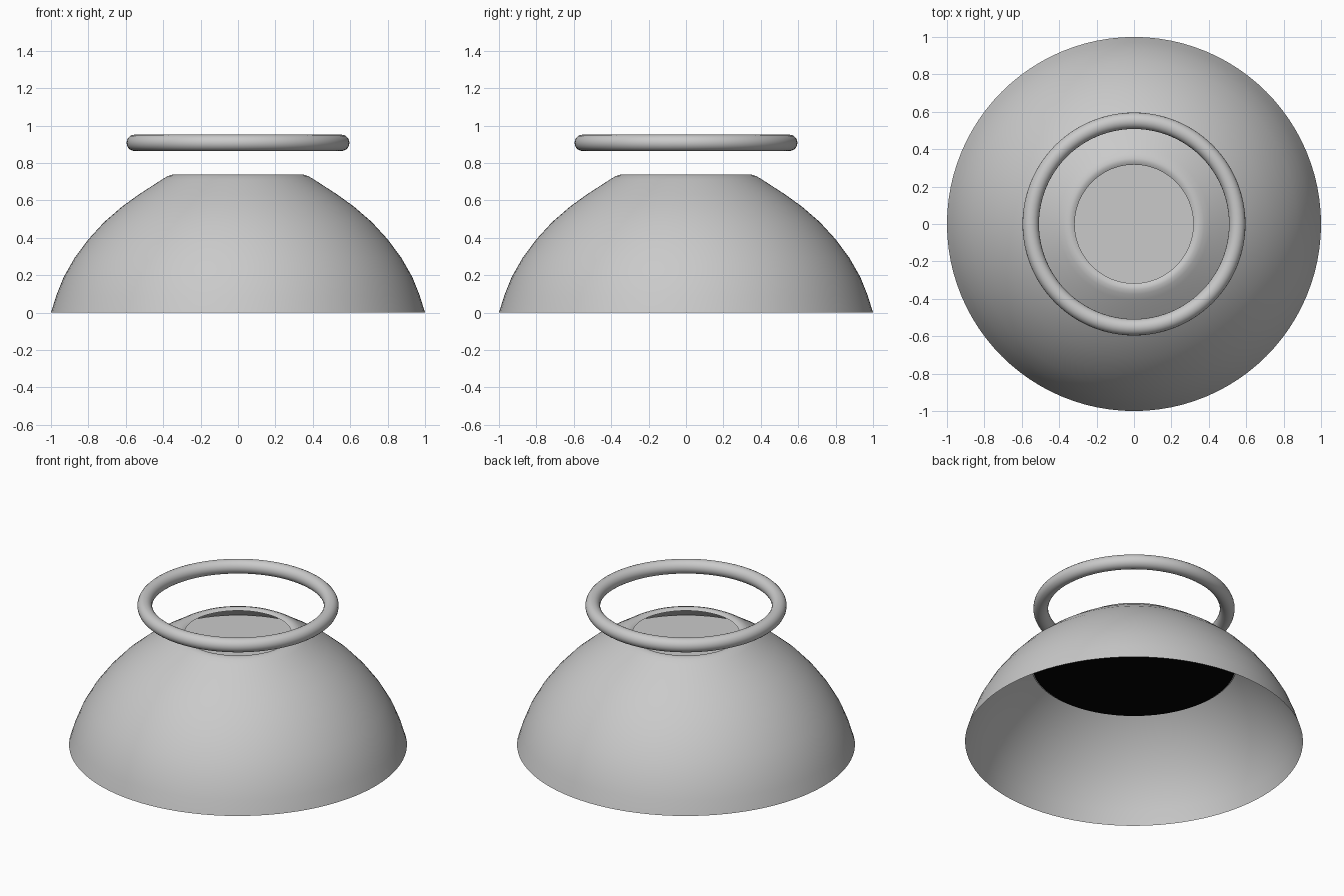
import bpy, bmesh, math

if "Cube" in bpy.data.objects:
    bpy.data.objects.remove(bpy.data.objects["Cube"])


def material(name, rgb):
    m = bpy.data.materials.new(name)
    m.diffuse_color = (*rgb, 1.0)
    m.use_nodes = True
    m.node_tree.nodes["Principled BSDF"].inputs["Base Color"].default_value = m.diffuse_color
    return m


grey = material("light grey", (0.59, 0.59, 0.59))
black = material("black", (0.001, 0.001, 0.001))


def lathe(name, profile, mat, n=96, closed=False, angle=40, solid=True):
    """Spin a list of (radius, z) points round the z axis."""
    bm = bmesh.new()
    rows = []
    for r, z in profile:
        if r == 0:
            rows.append([bm.verts.new((0, 0, z))])
        else:
            rows.append([bm.verts.new((r * math.cos(2 * math.pi * i / n),
                                       r * math.sin(2 * math.pi * i / n), z))
                         for i in range(n)])
    pairs = list(zip(rows, rows[1:]))
    if closed:
        pairs.append((rows[-1], rows[0]))
    for a, b in pairs:
        for i in range(n):
            j = (i + 1) % n
            if len(a) == 1:
                bm.faces.new((a[0], b[j], b[i]))
            elif len(b) == 1:
                bm.faces.new((a[i], a[j], b[0]))
            else:
                bm.faces.new((a[i], a[j], b[j], b[i]))
    if solid:
        bmesh.ops.recalc_face_normals(bm, faces=bm.faces)
    me = bpy.data.meshes.new(name)
    bm.to_mesh(me)
    bm.free()
    me.materials.append(mat)
    ob = bpy.data.objects.new(name, me)
    bpy.context.collection.objects.link(ob)
    bpy.ops.object.select_all(action='DESELECT')
    bpy.context.view_layer.objects.active = ob
    ob.select_set(True)
    bpy.ops.object.shade_smooth_by_angle(angle=math.radians(angle))
    return ob


# thin open dome with a rolled lip round the top hole (bottom to top keeps normals outward)
dome = [(1.0, 0.0), (0.972, 0.09), (0.932, 0.19), (0.872, 0.295), (0.80, 0.392),
        (0.715, 0.485), (0.62, 0.567), (0.53, 0.632), (0.46, 0.677), (0.405, 0.713),
        (0.375, 0.730), (0.352, 0.738), (0.333, 0.737), (0.317, 0.727)]
lathe("dome_shade", dome, grey, angle=60, solid=False)

# round plate inside the dome, grey above and black below
lathe("inner_plate", [(0, 0.527), (0.613, 0.527), (0.613, 0.56), (0, 0.56)], grey)
lathe("plate_underside", [(0, 0.522), (0.603, 0.522), (0.603, 0.527), (0, 0.527)], black)

# floating ring above the dome
tube = [(0.552 + 0.044 * math.cos(2 * math.pi * k / 20),
         0.908 + 0.044 * math.sin(2 * math.pi * k / 20)) for k in range(20)]
lathe("top_ring", tube, grey, closed=True)
